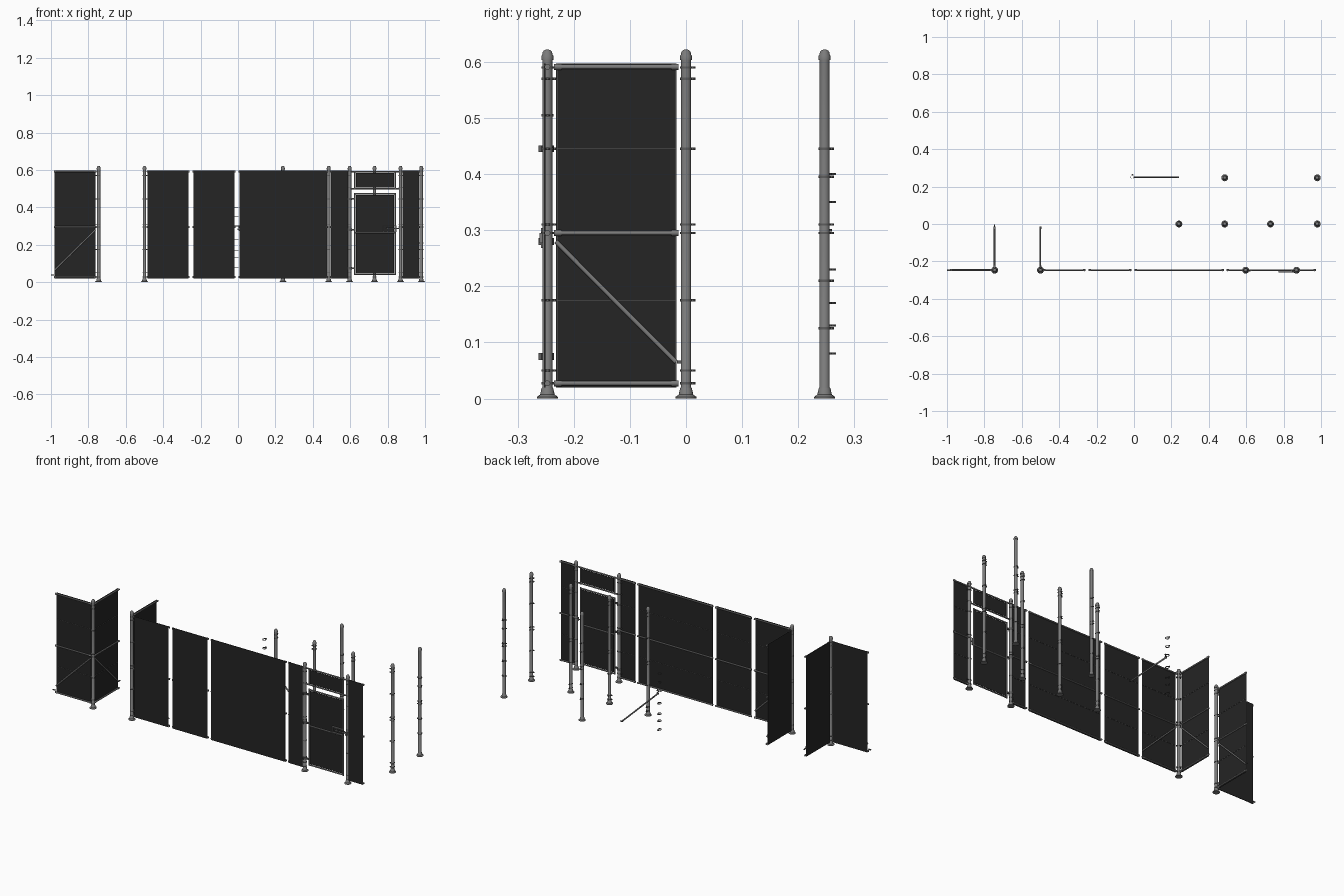
import bpy, bmesh, math
from mathutils import Vector, Matrix

if "Cube" in bpy.data.objects:
    bpy.data.objects.remove(bpy.data.objects["Cube"])


def mat(name, v):
    m = bpy.data.materials.new(name)
    m.diffuse_color = (v, v, v, 1)
    m.use_nodes = True
    m.node_tree.nodes["Principled BSDF"].inputs["Base Color"].default_value = m.diffuse_color
    return m


STEEL = mat("galvanised steel", 0.2)
DARK = mat("dark fittings", 0.11)
MESH = mat("black mesh", 0.018)


def finish(name, bm, material, smooth=True):
    bmesh.ops.recalc_face_normals(bm, faces=bm.faces)
    me = bpy.data.meshes.new(name)
    bm.to_mesh(me)
    bm.free()
    me.materials.append(material)
    ob = bpy.data.objects.new(name, me)
    bpy.context.collection.objects.link(ob)
    if smooth:
        bpy.ops.object.select_all(action='DESELECT')
        ob.select_set(True)
        bpy.context.view_layer.objects.active = ob
        bpy.ops.object.shade_smooth_by_angle(angle=math.radians(40))
    return ob


def add_tube(bm, a, b, r, n=12):
    a, b = Vector(a), Vector(b)
    d = b - a
    m = Matrix.Translation((a + b) / 2) @ d.to_track_quat('Z', 'Y').to_matrix().to_4x4()
    bmesh.ops.create_cone(bm, cap_ends=True, segments=n, radius1=r, radius2=r,
                          depth=d.length, matrix=m)


def add_box(bm, c, s):
    bmesh.ops.create_cube(bm, size=1, matrix=Matrix.Translation(c) @ Matrix.Diagonal((*s, 1)))


def add_lathe(bm, x, y, prof, n=16, closed=False):
    rings = [[bm.verts.new((x + r * math.cos(2 * math.pi * i / n),
                            y + r * math.sin(2 * math.pi * i / n), z)) for i in range(n)]
             for r, z in prof]
    pairs = list(zip(rings, rings[1:])) + ([(rings[-1], rings[0])] if closed else [])
    for p, q in pairs:
        for i in range(n):
            bm.faces.new((p[i], p[(i + 1) % n], q[(i + 1) % n], q[i]))
    if not closed:
        bm.faces.new(rings[0])
        bm.faces.new(rings[-1])


def add_band(bm, x, y, z, d):
    # clamp ring with a bolted tab pointing along d
    add_lathe(bm, x, y, [(0.0105, z - .002), (0.0105, z + .002),
                         (0.0088, z + .002), (0.0088, z - .002)], 16, True)
    dx, dy = d
    add_box(bm, (x + dx * .013, y + dy * .013, z),
            (.008 if dx else .004, .008 if dy else .004, .004))
    t = Vector((dy, dx, 0)) * .005
    c = Vector((x + dx * .0145, y + dy * .0145, z))
    add_tube(bm, c - t, c + t, .0015, 6)


BODY = [(.0185, 0), (.0185, .003), (.013, .007), (.0105, .018), (.009, .02), (.009, .604)]
CAP = [(.0105, .603), (.0105, .611), (.009, .613), (.0085, .617), (.006, .6205), (.002, .622)]
ZS = (.027, .05, .175, .295, .31, .445, .57, .59)
ZS_B = (.125, .21, .295, .31, .395, .445)


def post(name, x, y, dirs, zs):
    bm = bmesh.new()
    add_lathe(bm, x, y, BODY)
    add_lathe(bm, x, y, CAP)
    finish(name, bm, STEEL)
    bm = bmesh.new()
    for d in dirs:
        for z in zs:
            add_band(bm, x, y, z, d)
    finish(name + "_bands", bm, DARK)


def panel(name, origin, u, n, a, b, brace=None, mid=True):
    # fence panel running along u from a to b, rails on the n side of the mesh
    o, u, n = Vector(origin), Vector(u), Vector(n)
    P = lambda s, z, off=0: o + u * s + n * off + Vector((0, 0, z))
    absv = lambda v: Vector((abs(v.x), abs(v.y), abs(v.z)))
    bm = bmesh.new()
    add_box(bm, P((a + b) / 2, .3085, -.005),
            absv(u) * (b - a) + absv(n) * .0012 + Vector((0, 0, .577)))
    finish(name + "_mesh", bm, MESH, False)
    bm = bmesh.new()
    for z in (.027, .295, .591) if mid else (.027, .591):
        add_tube(bm, P(a - .003, z), P(b + .003, z), .004)
        for s in (a, b):  # rail end cups
            sg = -1 if s == a else 1
            add_tube(bm, P(s - sg * .008, z), P(s + sg * .005, z), .0052)
    if brace:
        add_tube(bm, P(brace[0], .28), P(brace[1], .065), .004)
    finish(name + "_rails", bm, STEEL)
    bm = bmesh.new()
    for z in (.175, .445):  # tension wires
        add_tube(bm, P(a, z, -.004), P(b, z, -.004), .0007, 6)
    for s in (a, b):        # tension bars at the mesh edges
        add_tube(bm, P(s, .02, -.005), P(s, .597, -.005), .0014, 6)
    finish(name + "_tension_bars", bm, DARK)


Y = -.247
# corner with rails on the outside
panel("outer_corner_front", (0, Y, 0), (1, 0, 0), (0, -1, 0), -.98, -.762, (-.762, -.98))
panel("outer_corner_side", (-.745, 0, 0), (0, 1, 0), (1, 0, 0), -.23, -.018, (-.232, -.018))
post("outer_corner_post", -.745, Y, [(-1, 0), (0, 1)], ZS)
bm = bmesh.new()
add_box(bm, (-.992, Y, .038), (.016, .006, .004))
add_box(bm, (-.745, -.01, .065), (.005, .012, .005))
finish("brace_ends", bm, DARK, False)

# corner with rails on the inside
panel("inner_corner_front", (0, Y, 0), (1, 0, 0), (0, 1, 0), -.482, -.265, (-.482, -.265))
panel("inner_corner_side", (-.5, 0, 0), (0, 1, 0), (1, 0, 0), -.23, -.018, (-.232, -.018))
post("inner_corner_post", -.5, Y, [(1, 0), (0, 1)], ZS)

# straight runs
panel("single_panel", (0, Y, 0), (1, 0, 0), (0, 1, 0), -.238, -.019)
panel("double_panel", (0, Y, 0), (1, 0, 0), (0, 1, 0), .008, .475)

# gate: two side panels, posts, transom and leaf
panel("gate_left_panel", (0, Y, 0), (1, 0, 0), (0, 1, 0), .499, .588)
panel("gate_right_panel", (0, Y, 0), (1, 0, 0), (0, 1, 0), .88, .967)
post("gate_left_post", .597, Y, [(-1, 0)], ZS + (.505,))
post("gate_right_post", .869, Y, [(1, 0)], ZS + (.505,))


def frame(name, x0, x1, z0, z1, bars=()):
    bm = bmesh.new()
    add_box(bm, ((x0 + x1) / 2, Y, (z0 + z1) / 2), (x1 - x0 - .012, .0012, z1 - z0 - .012))
    finish(name + "_mesh", bm, MESH, False)
    bm = bmesh.new()
    for z in (z0, z1, *bars):
        add_tube(bm, (x0, Y, z), (x1, Y, z), .004)
    for x in (x0, x1):
        add_tube(bm, (x, Y, z0 - .004), (x, Y, z1 + .004), .004)
    finish(name + "_frame", bm, STEEL)


frame("gate_leaf", .625, .841, .041, .472, (.265,))
frame("gate_transom", .625, .841, .5, .591)
bm = bmesh.new()
for z in (.5, .591):        # transom rails reaching both posts
    add_tube(bm, (.6, Y, z), (.866, Y, z), .004)
finish("transom_rails", bm, STEEL)
bm = bmesh.new()
for z in (.075, .28, .445):  # hinges
    add_lathe(bm, .597, Y, [(.0115, z - .006), (.0115, z + .006)])
    add_box(bm, (.611, Y - .004, z), (.024, .008, .008))
    add_box(bm, (.597, Y - .012, z), (.006, .007, .012))
finish("gate_hinges", bm, DARK, False)
bm = bmesh.new()
for z in (.27, .302):        # latch bracket
    add_box(bm, (.81, Y - .006, z), (.074, .01, .004))
for x in (.775, .80, .845):
    add_box(bm, (x, Y - .006, .286), (.004, .01, .032))
add_tube(bm, (.79, Y - .008, .286), (.862, Y - .008, .286), .003, 8)
add_box(bm, (.866, Y - .01, .286), (.012, .008, .018))
finish("gate_latch", bm, STEEL, False)

# loose posts
for i, x in enumerate((.24, .485, .73, .98)):
    post(f"loose_post_{i}", x, 0, [(0, 1)] if i % 2 == 0 else [(-1, 0), (0, 1)], ZS)
post("rear_post_left", .485, .247, [(0, 1)], ZS_B)
post("rear_post_right", .98, .247, [(0, 1), (-1, 0)], ZS_B)

# loose brace and its clamps
bm = bmesh.new()
add_tube(bm, (.005, .25, .28), (.228, .25, .065), .004)
finish("loose_brace", bm, STEEL)
bm = bmesh.new()
for z in (.08, .13, .17, .23, .30, .35, .40):
    add_band(bm, -.008, .25, z, (1, 0) if z == .30 else (0, 1))
add_box(bm, (.234, .25, .062), (.014, .006, .005))
add_box(bm, (.003, .25, .284), (.012, .006, .008))
finish("loose_clamps", bm, DARK)
